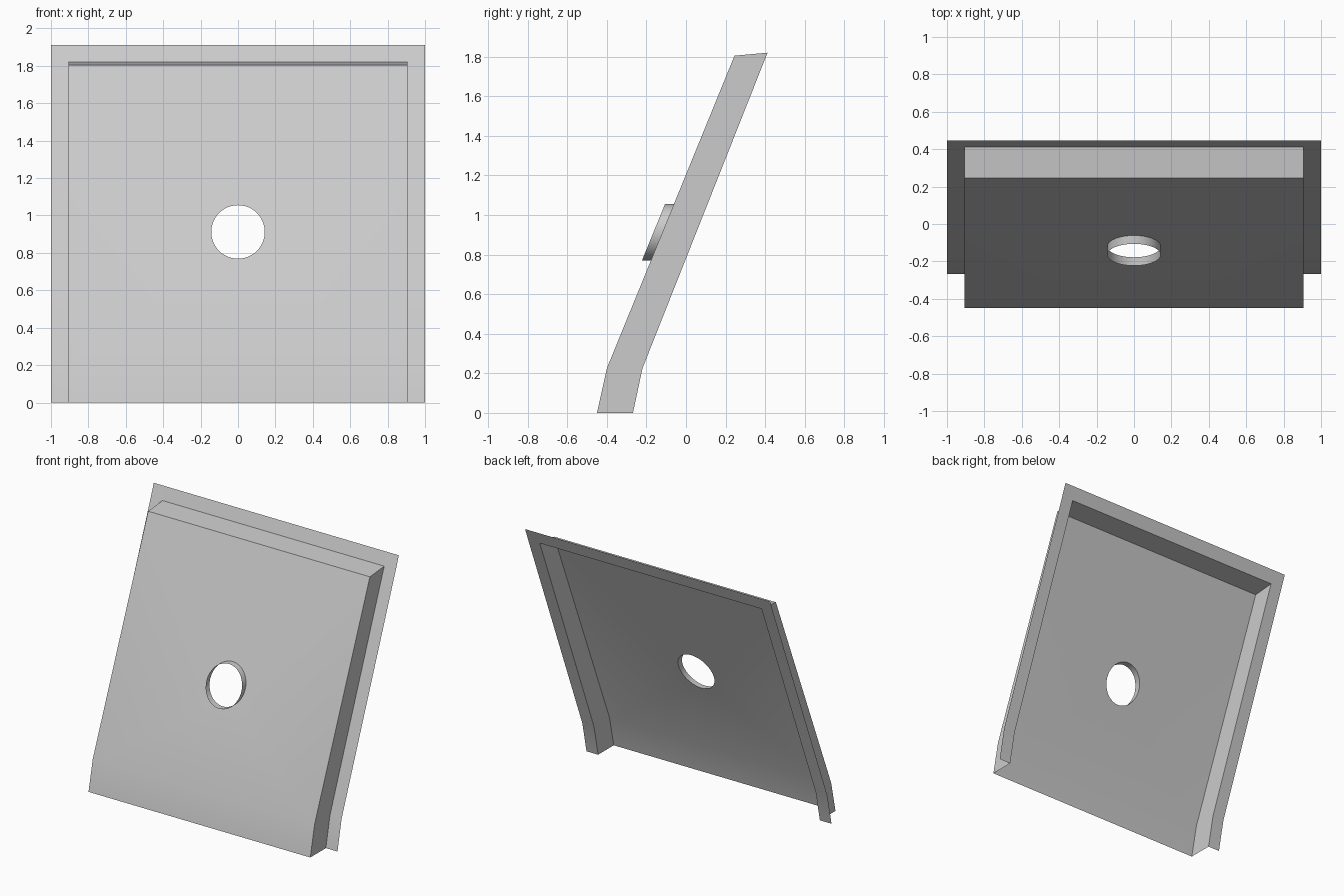
import bpy, bmesh, math
from mathutils import Vector

cube = bpy.data.objects.get("Cube")
if cube:
    bpy.data.objects.remove(cube, do_unlink=True)

grey = bpy.data.materials.new("light_grey")
grey.use_nodes = True
colour = (0.6, 0.6, 0.6, 1)
grey.diffuse_color = colour
grey.node_tree.nodes["Principled BSDF"].inputs["Base Color"].default_value = colour

# Side profiles (y, z) from the foot, past the bend, to the top
FRONT = [(-0.45, 0), (-0.4, 0.225), (0.245, 1.805)]
BACK = [(-0.268, 0), (-0.22, 0.225), (0.412, 1.82)]
FLANGE_TOP = (0.447, 1.912)
INNER, OUTER = 0.905, 1.0
HOLE_Z, HOLE_R, RIM_DEPTH, SEGMENTS = 0.912, 0.143, 0.045, 48


def at(x, point):
    return Vector((x, point[0], point[1]))


def front_y(z):
    (y0, z0), (y1, z1) = FRONT[1:]
    return y0 + (z - z0) * (y1 - y0) / (z1 - z0)


def finish(bm, name, outward):
    """Weld, aim each face along the outward rule, and make the object."""
    bmesh.ops.remove_doubles(bm, verts=bm.verts, dist=0.0001)
    bm.normal_update()
    for f in bm.faces:
        if f.normal.dot(outward(f.calc_center_median())) < 0:
            f.normal_flip()
    mesh = bpy.data.meshes.new(name)
    bm.to_mesh(mesh)
    bm.free()
    mesh.materials.append(grey)
    obj = bpy.data.objects.new(name, mesh)
    bpy.context.collection.objects.link(obj)
    bpy.ops.object.select_all(action='DESELECT')
    obj.select_set(True)
    bpy.context.view_layer.objects.active = obj
    bpy.ops.object.shade_smooth_by_angle(angle=math.radians(30))


def sheet(name, quads, direction):
    bm = bmesh.new()
    for quad in quads:
        bm.faces.new([bm.verts.new(p) for p in quad])
    finish(bm, name, lambda c: Vector(direction))


def hole_ring(offset):
    ring = []
    for i in range(SEGMENTS):
        a = math.tau * i / SEGMENTS
        z = HOLE_Z + HOLE_R * math.sin(a)
        ring.append(Vector((HOLE_R * math.cos(a), front_y(z) - offset, z)))
    return ring


# Front panel: sloping sheet with a round hole, plus the steeper foot
bm = bmesh.new()
corners = [at(-INNER, FRONT[1]), at(INNER, FRONT[1]), at(INNER, FRONT[2]), at(-INNER, FRONT[2])]
edges = []
for loop in (corners, hole_ring(0)):
    verts = [bm.verts.new(p) for p in loop]
    edges += [bm.edges.new((v, verts[i - 1])) for i, v in enumerate(verts)]
bmesh.ops.triangle_fill(bm, edges=edges, use_beauty=True)
foot = [at(-INNER, FRONT[0]), at(INNER, FRONT[0]), at(INNER, FRONT[1]), at(-INNER, FRONT[1])]
bm.faces.new([bm.verts.new(p) for p in foot])
finish(bm, "front_panel", lambda c: Vector((0, -1, 0)))

# Open rim standing forward of the hole
bm = bmesh.new()
back_ring, front_ring = hole_ring(0), hole_ring(RIM_DEPTH)
for i in range(SEGMENTS):
    quad = (back_ring[i - 1], back_ring[i], front_ring[i], front_ring[i - 1])
    bm.faces.new([bm.verts.new(p) for p in quad])
finish(bm, "hole_rim", lambda c: Vector((c.x, 0, c.z - HOLE_Z)))

# Side walls and side flanges
for side, s in (("left", 1), ("right", -1)):
    sheet(side + "_wall",
          [[at(s * INNER, p) for p in (FRONT[i], FRONT[i + 1], BACK[i + 1], BACK[i])]
           for i in range(2)], (s, 0, 0))
    rail = BACK + [FLANGE_TOP]
    sheet(side + "_flange",
          [[at(s * INNER, rail[i]), at(s * OUTER, rail[i]),
            at(s * OUTER, rail[i + 1]), at(s * INNER, rail[i + 1])]
           for i in range(3)], (0, -1, 0))

# Top wall and top flange
for name, low, high, direction in (("top_wall", FRONT[2], BACK[2], (0, 0, 1)),
                                   ("top_flange", BACK[2], FLANGE_TOP, (0, -1, 0))):
    sheet(name, [[at(-INNER, low), at(INNER, low), at(INNER, high), at(-INNER, high)]], direction)
